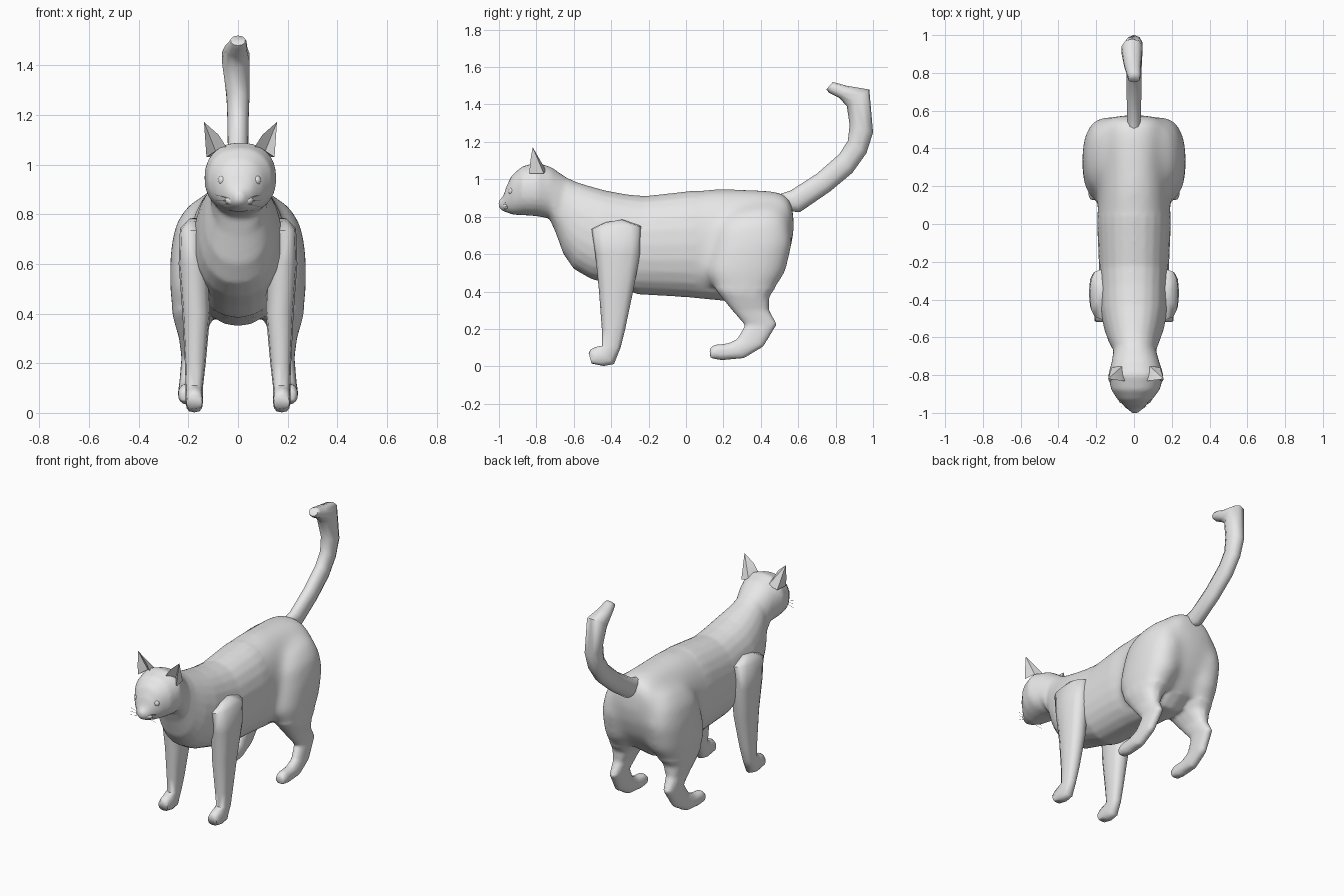
import bpy, bmesh, math
from mathutils import Vector

if "Cube" in bpy.data.objects:
    bpy.data.objects.remove(bpy.data.objects["Cube"])

fur = bpy.data.materials.new("grey_fur")
fur.diffuse_color = (0.8, 0.8, 0.8, 1)
fur.use_nodes = True
fur.node_tree.nodes["Principled BSDF"].inputs["Base Color"].default_value = fur.diffuse_color


def finish(name, bm, angle=40):
    bmesh.ops.recalc_face_normals(bm, faces=bm.faces)
    me = bpy.data.meshes.new(name)
    bm.to_mesh(me)
    bm.free()
    me.materials.append(fur)
    me.shade_smooth()
    me.set_sharp_from_angle(angle=math.radians(angle))
    ob = bpy.data.objects.new(name, me)
    bpy.context.collection.objects.link(ob)
    return ob


def loft(name, rings, sides=12, side=1, power=0.9, angle=70):
    """Skin elliptical rings; each ring is (y1, z1, y2, z2, x centre, half width)."""
    bm = bmesh.new()
    loops = []
    for y1, z1, y2, z2, xc, hw in rings:
        a, b = Vector((0, y1, z1)), Vector((0, y2, z2))
        loop = []
        for i in range(sides):
            t = 2 * math.pi * i / sides
            c, s = math.cos(t), math.sin(t)
            c = math.copysign(abs(c) ** power, c)
            s = math.copysign(abs(s) ** power, s)
            p = (a + b) / 2 + (b - a) / 2 * c
            p.x = side * (xc + hw * s)
            loop.append(bm.verts.new(p))
        loops.append(loop)
    for l0, l1 in zip(loops, loops[1:]):
        for i in range(sides):
            j = (i + 1) % sides
            bm.faces.new((l0[i], l0[j], l1[j], l1[i]))
    bm.faces.new(loops[0])
    bm.faces.new(loops[-1])
    return finish(name, bm, angle)


def fuse(name, parts, blend, steps):
    """Weld overlapping parts into one skin, smoothing the vertices chosen by blend."""
    bm = bmesh.new()
    for ob in parts:
        bm.from_mesh(ob.data)
        bpy.data.objects.remove(ob)
    ob = finish(name, bm)
    mod = ob.modifiers.new("weld", 'REMESH')
    mod.mode = 'VOXEL'
    mod.voxel_size = 0.012
    dg = bpy.context.evaluated_depsgraph_get()
    bm = bmesh.new()
    bm.from_mesh(ob.evaluated_get(dg).to_mesh())
    bpy.data.objects.remove(ob)
    for i in range(steps):
        verts = bm.verts if i < 2 else [v for v in bm.verts if blend(v.co)]
        bmesh.ops.smooth_vert(bm, verts=list(verts), factor=0.5, use_axis_x=True,
                              use_axis_y=True, use_axis_z=True)
    return finish(name, bm, 70)


# Head, neck and torso: (bottom y, z, top y, z, x centre, half width)
trunk = [
    (-1.003, .852, -1.003, .885, .005, .014), (-.987, .833, -.977, .91, .005, .036),
    (-.962, .823, -.959, .965, .005, .06), (-.922, .81, -.932, 1.02, .005, .094),
    (-.87, .808, -.88, 1.067, .008, .13), (-.80, .803, -.80, 1.092, .01, .147),
    (-.73, .79, -.72, 1.065, .008, .125), (-.695, .71, -.64, 1.01, .004, .113),
    (-.655, .60, -.585, .985, 0, .135), (-.60, .52, -.51, .962, 0, .158),
    (-.51, .468, -.43, .94, 0, .176),
    (-.38, .43, -.32, .92, 0, .18), (-.26, .385, -.22, .91, 0, .185),
    (0, .37, 0, .935, 0, .195), (.2, .35, .16, .95, 0, .19),
    (.34, .352, .33, .947, 0, .186), (.45, .43, .45, .94, 0, .188),
    (.53, .55, .525, .925, 0, .17), (.565, .65, .56, .89, 0, .135),
    (.578, .74, .57, .85, 0, .07)]
body = loft("trunk", trunk, 24)

# Tail, curling forward at the tip
loft("tail", [
    (.50, .92, .52, .83, 0, .035), (.56, .94, .61, .825, 0, .038),
    (.70, 1.03, .77, .935, 0, .042), (.82, 1.135, .89, 1.035, 0, .043),
    (.865, 1.205, .965, 1.14, 0, .044), (.875, 1.29, 1.0, 1.25, 0, .048),
    (.86, 1.39, .98, 1.48, -.01, .058), (.82, 1.435, .86, 1.50, -.008, .046),
    (.765, 1.463, .805, 1.515, 0, .036), (.75, 1.48, .785, 1.52, 0, .03)], 10)

front_leg = [
    (-.43, .77, -.34, .785, .165, .035), (-.505, .735, -.24, .75, .172, .062),
    (-.485, .6, -.245, .6, .177, .062), (-.465, .4, -.283, .4, .168, .056),
    (-.45, .2, -.325, .2, .172, .042), (-.448, .11, -.35, .1, .176, .035),
    (-.485, .103, -.385, .012, .176, .035), (-.51, .09, -.44, .002, .176, .035),
    (-.52, .07, -.505, .015, .176, .032)]
hind_leg = [
    (.28, .88, .46, .90, .07, .04), (.20, .81, .52, .85, .115, .092),
    (.155, .74, .555, .77, .135, .12), (.128, .62, .572, .66, .144, .131),
    (.10, .5, .535, .5, .152, .124), (.165, .4, .445, .37, .180, .082),
    (.245, .3, .445, .3, .188, .05),
    (.315, .22, .488, .225, .192, .036), (.272, .147, .415, .105, .202, .034),
    (.22, .122, .31, .042, .206, .036), (.15, .117, .19, .032, .206, .036),
    (.124, .092, .131, .043, .206, .033)]


def ear(name, side):
    """Hollow ear opening towards the front."""
    bm = bmesh.new()
    def v(x, y, z):
        return bm.verts.new((side * x + .01, y, z))
    tip = v(.147, -.82, 1.172)
    outer, inner = v(.137, -.838, 1.03), v(.05, -.832, 1.06)
    mid_o, mid_i = v(.142, -.832, 1.1), v(.088, -.828, 1.12)
    back_o, back_i = v(.128, -.76, 1.03), v(.07, -.75, 1.05)
    hollow = v(.10, -.79, 1.055)
    for f in ((tip, mid_o, back_o), (mid_o, outer, back_o), (tip, back_o, back_i),
              (tip, back_i, mid_i), (mid_i, back_i, inner), (tip, mid_i, hollow),
              (mid_i, inner, hollow), (tip, hollow, mid_o), (mid_o, hollow, outer),
              (outer, hollow, inner, back_i, back_o)):
        bm.faces.new(f)
    return finish(name, bm, 60)


def ball(name, loc, scale):
    bm = bmesh.new()
    bmesh.ops.create_uvsphere(bm, u_segments=12, v_segments=8, radius=1)
    for p in bm.verts:
        p.co = Vector([p.co[i] * scale[i] + loc[i] for i in range(3)])
    return finish(name, bm)


skin = [body]
for side, label in ((1, "right"), (-1, "left")):
    loft("front_leg_" + label, front_leg, 12, side, .75)
    skin.append(loft("hind_leg_" + label, hind_leg, 16, side, .85))
    ear("ear_" + label, side)
    ball("eye_" + label, (side * .069 + .006, -.932, .937), (.018, .018, .02))
    ball("muzzle_" + label, (side * .024 + .005, -.961, .856), (.034, .02, .02))
    # Whiskers
    for k in range(3):
        z = .865 - .012 * k
        loft(f"whisker_{label}_{k}", [
            (-.97, z, -.97, z + .002, .04, .001),
            (-.965, z + .012 - .012 * k, -.965, z + .014 - .012 * k, .09, .001)], 4, side)

# Haunches flow into the torso
fuse("body_and_hind_legs", skin, lambda p: p.y > .05 and p.z > .42, 40)

# Nose
ball("nose", (.005, -.988, .88), (.014, .011, .01))
